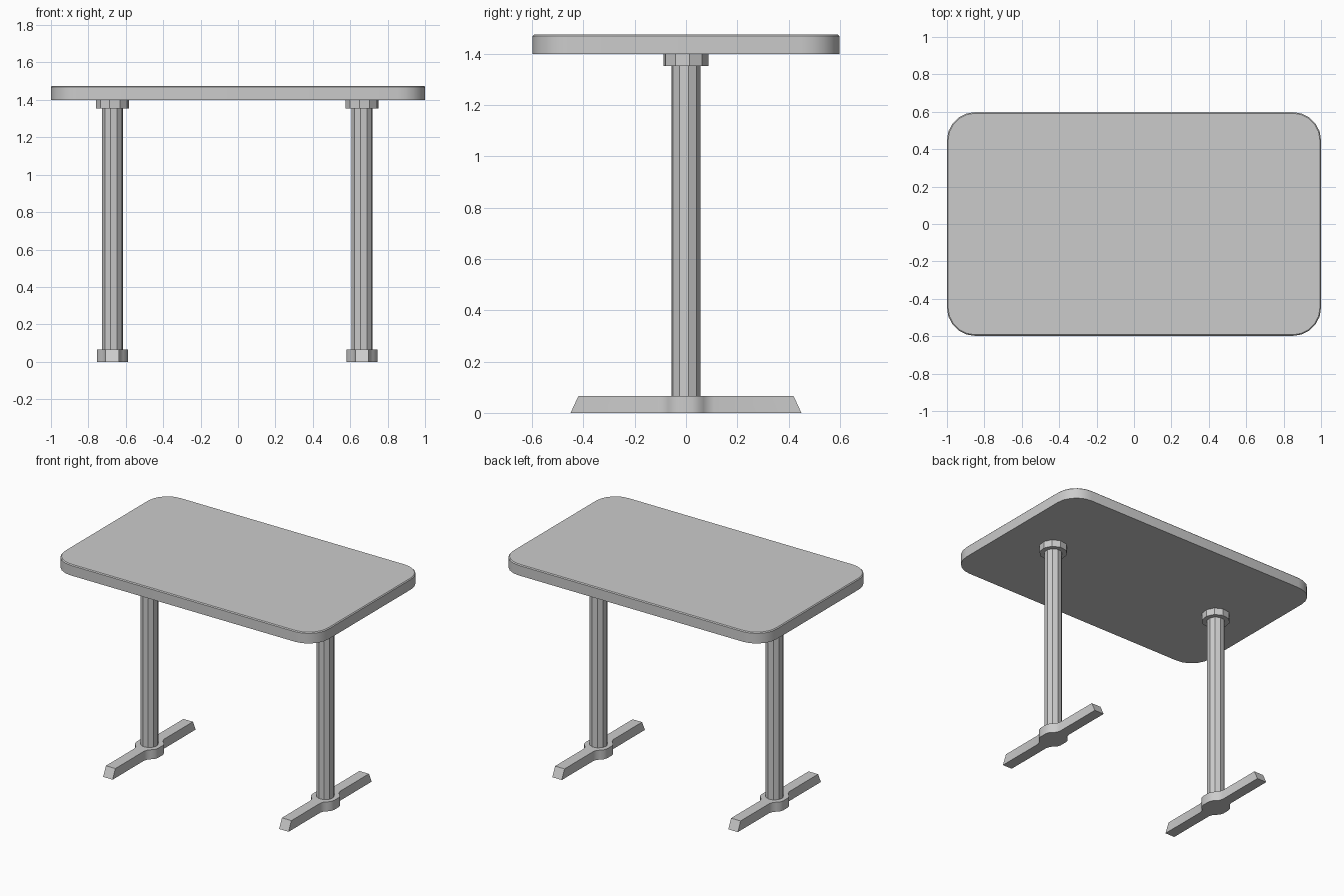
import bpy, bmesh, math

if "Cube" in bpy.data.objects:
    bpy.data.objects.remove(bpy.data.objects["Cube"])


def prism(name, outline, z0, z1, end_taper=None, top_bevel=0):
    """Extrude a flat outline from z0 to z1."""
    bm = bmesh.new()
    bottom = bm.faces.new([bm.verts.new((x, y, z0)) for x, y in outline])
    ext = bmesh.ops.extrude_face_region(bm, geom=[bottom], use_keep_orig=True)
    top = [v for v in ext["geom"] if isinstance(v, bmesh.types.BMVert)]
    for v in top:
        v.co.z = z1
        if end_taper and abs(v.co.y) > end_taper:
            v.co.y = math.copysign(end_taper, v.co.y)
    bmesh.ops.recalc_face_normals(bm, faces=bm.faces)
    if top_bevel:
        rim = [e for e in bm.edges if all(v.co.z > z1 - 1e-5 for v in e.verts)]
        bmesh.ops.bevel(bm, geom=rim, offset=top_bevel, segments=1, affect='EDGES')
    mesh = bpy.data.meshes.new(name)
    bm.to_mesh(mesh)
    bm.free()
    ob = bpy.data.objects.new(name, mesh)
    bpy.context.collection.objects.link(ob)
    bpy.ops.object.select_all(action='DESELECT')
    ob.select_set(True)
    bpy.context.view_layer.objects.active = ob
    bpy.ops.object.shade_smooth_by_angle(angle=math.radians(30))
    return ob


def ring(radius, sides=10, turn=0.0):
    return [(radius * math.cos(turn + math.tau * i / sides),
             radius * math.sin(turn + math.tau * i / sides)) for i in range(sides)]


def rounded_rect(hx, hy, r, segs):
    pts = []
    for q, (sx, sy) in enumerate([(1, 1), (-1, 1), (-1, -1), (1, -1)]):
        for i in range(segs + 1):
            a = math.pi / 2 * (q + i / segs)
            pts.append((sx * (hx - r) + r * math.cos(a), sy * (hy - r) + r * math.sin(a)))
    return pts


# Table top with rounded corners and a fine top chamfer
prism("table_top", rounded_rect(1.0, 0.598, 0.15, 5), 1.40, 1.475, top_bevel=0.006)

# Foot outline: narrow arm flaring into a central hub, mirrored to all quarters
quarter = [(0.083, 0.025), (0.076, 0.05), (0.058, 0.068), (0.043, 0.085),
           (0.036, 0.11), (0.036, 0.45)]
half = quarter + [(-x, y) for x, y in reversed(quarter)]
foot = half + [(-x, -y) for x, y in half]

# Two identical legs: foot, column, mounting collar
for side, x in (("left", -0.672), ("right", 0.663)):
    parts = [
        prism(side + "_foot", foot, 0.0, 0.065, end_taper=0.42),
        prism(side + "_column", ring(0.057, turn=math.radians(9)), 0.06, 1.36),
        prism(side + "_collar", ring(0.089, turn=math.radians(9)), 1.353, 1.40),
    ]
    for p in parts:
        p.location.x = x
